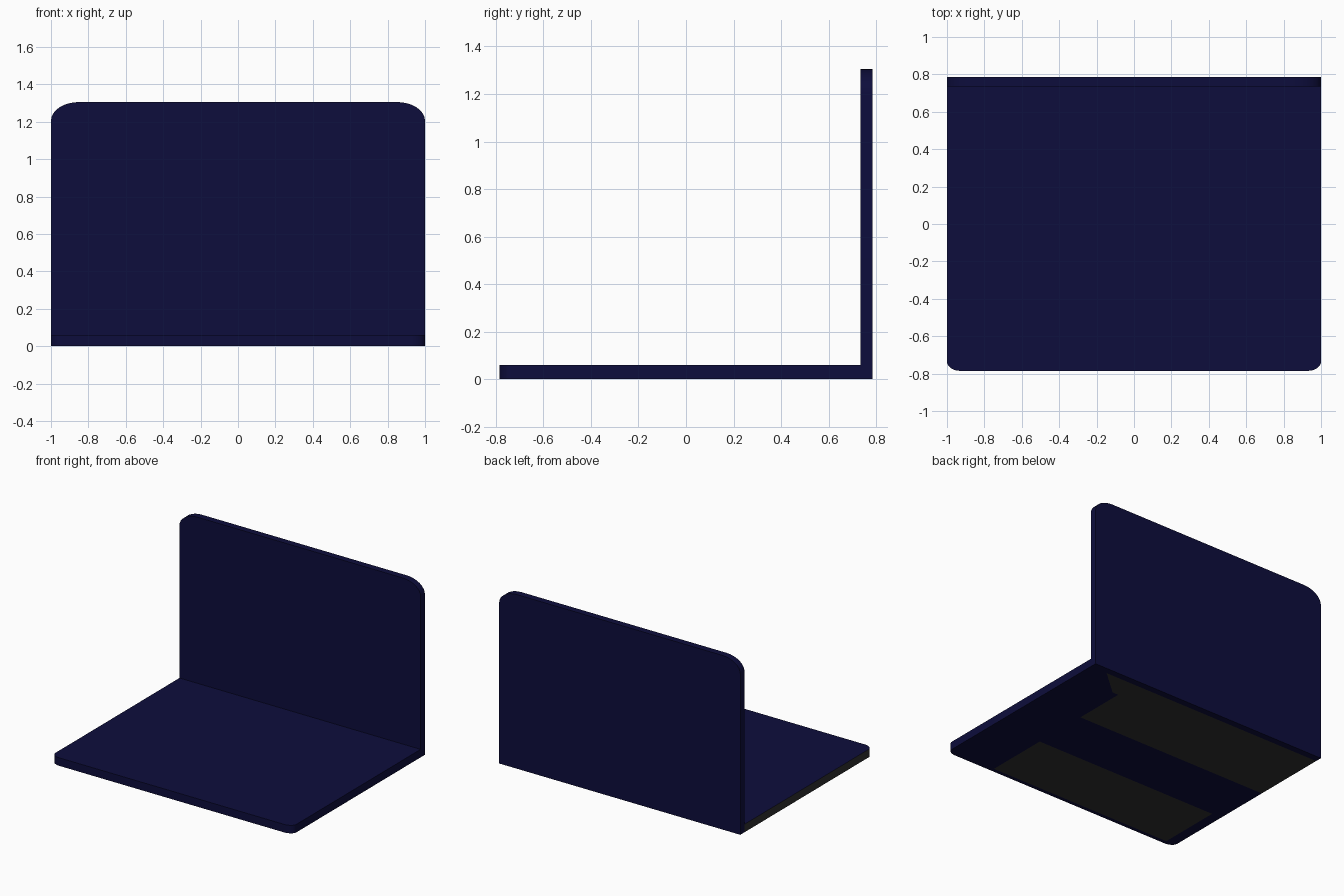
import bpy, bmesh, math
from mathutils import Vector

if "Cube" in bpy.data.objects:
    bpy.data.objects.remove(bpy.data.objects["Cube"])


def material(name, rgb):
    m = bpy.data.materials.new(name)
    m.diffuse_color = (*rgb, 1)
    m.use_nodes = True
    m.node_tree.nodes["Principled BSDF"].inputs["Base Color"].default_value = m.diffuse_color
    return m


navy = material("navy", (0.004, 0.004, 0.045))
grey = material("dark_grey", (0.03, 0.03, 0.03))


def outline(far, near, rx, ry, steps=8):
    """Panel outline, square at 'near' and elliptically rounded at 'far'."""
    s = 1 if far > near else -1
    pts = [(-1, near), (1, near)]
    for i in range(steps + 1):
        a = math.pi / 2 * i / steps
        pts.append((1 - rx + rx * math.cos(a), far - s * ry * (1 - math.sin(a))))
    return pts + [(-x, y) for x, y in reversed(pts[2:])]


def panel(name, start, offset):
    """Extrude a closed 3D outline along an offset."""
    bm = bmesh.new()
    face = bm.faces.new([bm.verts.new(p) for p in start])
    new = bmesh.ops.extrude_face_region(bm, geom=[face])["geom"]
    bmesh.ops.translate(bm, vec=offset,
                        verts=[g for g in new if isinstance(g, bmesh.types.BMVert)])
    bmesh.ops.recalc_face_normals(bm, faces=bm.faces)
    return bm


def finish(bm, name):
    me = bpy.data.meshes.new(name)
    bm.to_mesh(me)
    bm.free()
    ob = bpy.data.objects.new(name, me)
    bpy.context.collection.objects.link(ob)
    me.materials.append(navy)
    me.materials.append(grey)
    bpy.context.view_layer.objects.active = ob
    ob.select_set(True)
    bpy.ops.object.shade_smooth_by_angle(angle=math.radians(30))
    ob.select_set(False)


# upright back panel with rounded top corners
back = panel("back_panel", [(x, 0.735, z) for x, z in outline(1.305, 0, 0.15, 0.10)],
             (0, 0.05, 0))
finish(back, "back_panel")

# flat base with rounded front corners
base = panel("base", [(x, y, 0) for x, y in outline(-0.785, 0.735, 0.07, 0.05)],
             (0, 0, 0.06))

# cut lines for the two grey areas of the underside
slant = 1.14
cuts = [((0.61, 0, 0), (1, 0, 0)), ((-0.92, 0, 0), (1, 0, 0)),
        ((0, 0.56, 0), (0, 1, 0)), ((0, 0.16, 0), (0, 1, 0)),
        ((0, -0.27, 0), (0, 1, 0)), ((0, -0.755, 0), (0, 1, 0)),
        ((0.66, 0.56, 0), (1, -slant, 0))]
for co, no in cuts:
    bmesh.ops.bisect_plane(base, geom=base.verts[:] + base.edges[:] + base.faces[:],
                           plane_co=co, plane_no=Vector(no).normalized())

# grey: left side edge and underside areas
for f in base.faces:
    x, y, z = f.calc_center_median()
    under = f.normal.z < -0.9
    rear = y > 0.16 and (x < 0.61 or (y > 0.56 and x < 0.66 + slant * (y - 0.56)))
    front = -0.755 < y < -0.27 and -0.92 < x < 0.61
    if f.normal.x < -0.99 or (under and (rear or front)):
        f.material_index = 1
finish(base, "base")
